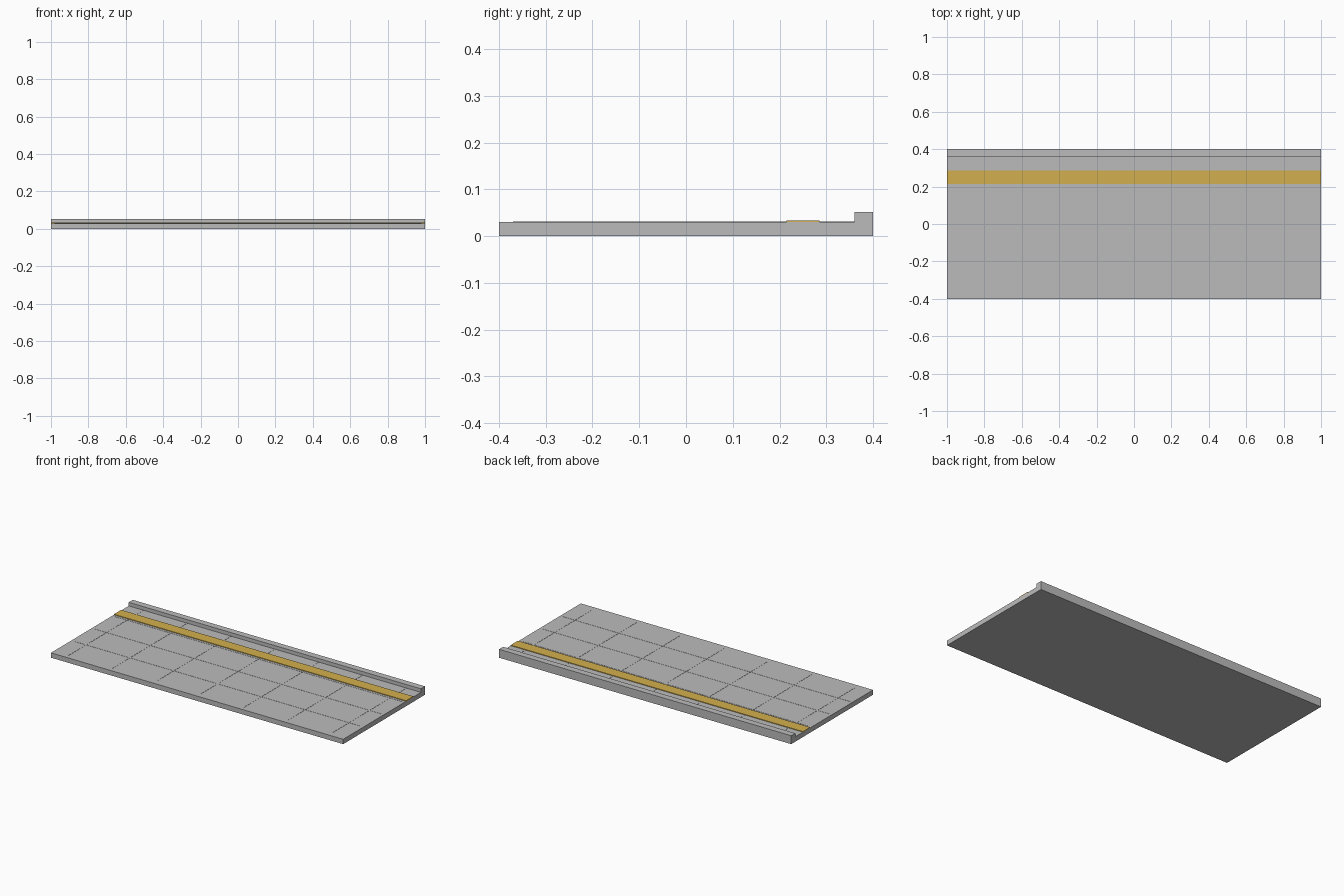
import bpy

cube = bpy.data.objects.get("Cube")
if cube:
    bpy.data.objects.remove(cube, do_unlink=True)


def make_material(name, rgb):
    mat = bpy.data.materials.new(name)
    mat.use_nodes = True
    color = (*rgb, 1.0)
    mat.diffuse_color = color
    mat.node_tree.nodes["Principled BSDF"].inputs["Base Color"].default_value = color
    return mat


concrete = make_material("concrete grey", (0.5, 0.5, 0.5))
yellow = make_material("safety yellow", (0.65, 0.43, 0.075))


def box(name, x, y, z, mat):
    """Axis-aligned box from (min, max) ranges."""
    ranges = (x, y, z)
    bpy.ops.mesh.primitive_cube_add(size=1)
    obj = bpy.context.object
    obj.name = name
    for vert in obj.data.vertices:
        vert.co = [r[0] if c < 0 else r[1] for c, r in zip(vert.co, ranges)]
    obj.data.materials.append(mat)
    return obj


SLAB_TOP = 0.03
SEAM = 0.002           # half width of a paving seam
SEAM_Z = (SLAB_TOP - 0.002, SLAB_TOP + 0.001)

# Platform slab with a raised kerb along the back
bpy.ops.mesh.primitive_cube_add(size=1)
bpy.context.object.name = "platform"
platform = bpy.context.object
profile = [(-0.4, 0), (0.4, 0), (0.4, 0.052), (0.36, 0.052),
           (0.36, SLAB_TOP), (-0.4, SLAB_TOP)]
n = len(profile)
verts = [(x, y, z) for x in (-1, 1) for y, z in profile]
faces = [list(reversed(range(n))), list(range(n, 2 * n))]
faces += [[i, (i + 1) % n, (i + 1) % n + n, i + n] for i in range(n)]
mesh = bpy.data.meshes.new("platform")
mesh.from_pydata(verts, [], faces)
mesh.materials.append(concrete)
platform.data = mesh

# Warning stripe in front of the kerb
box("warning_stripe", (-1, 1), (0.215, 0.285), (SLAB_TOP - 0.001, 0.034), yellow)

# Paving seams running across the depth
for i in range(-3, 4):
    x = i * 0.3
    box(f"cross_seam_{i + 4}", (x - SEAM, x + SEAM), (-0.37, 0.36), SEAM_Z, concrete)

# Paving seams running along the length
for i in range(-1, 2):
    y = i * 0.2
    box(f"long_seam_{i + 2}", (-0.98, 0.98), (y - SEAM, y + SEAM), SEAM_Z, concrete)
